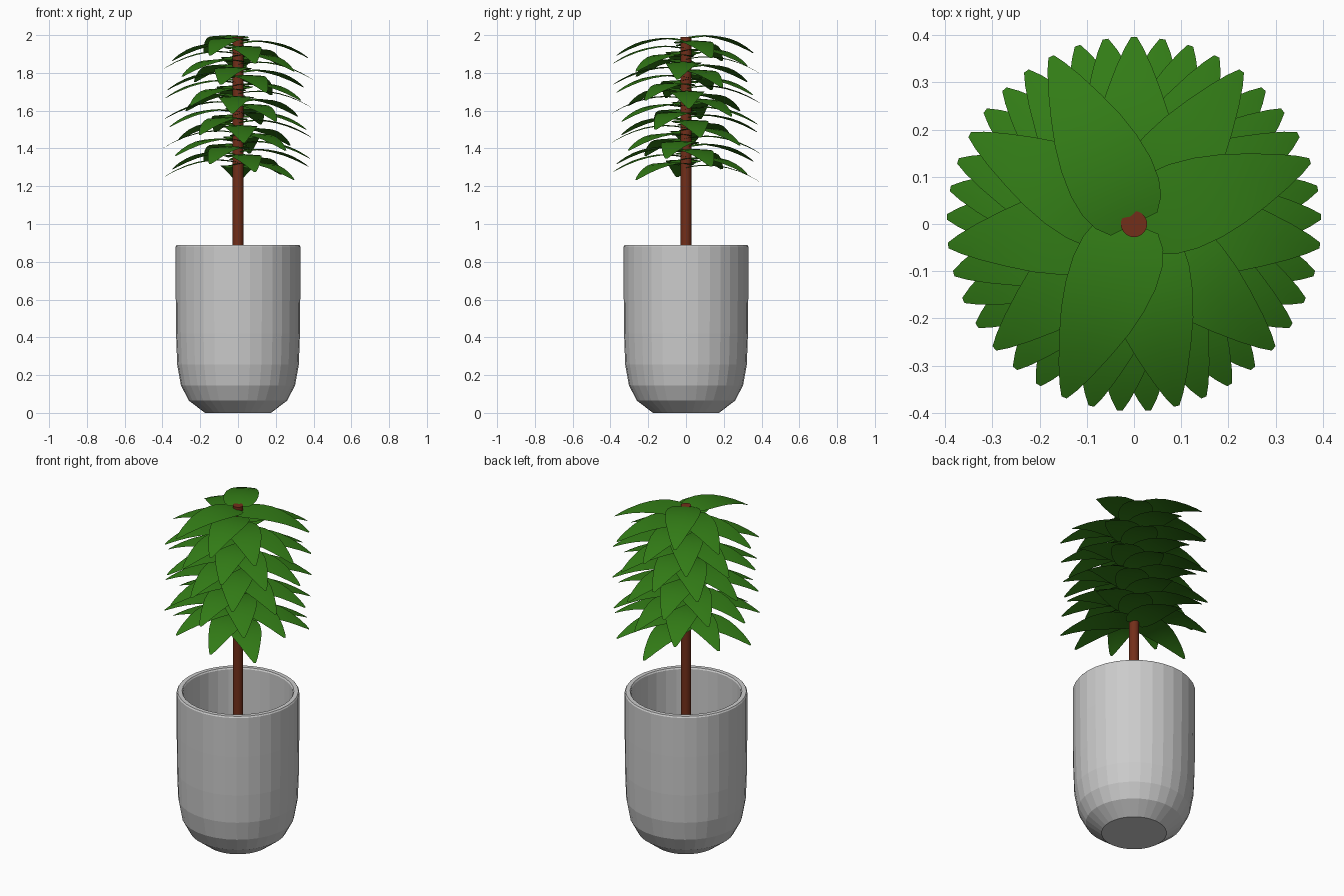
import bpy, bmesh
from math import sin, cos, pi, radians

if "Cube" in bpy.data.objects:
    bpy.data.objects.remove(bpy.data.objects["Cube"])


def material(name, rgb):
    m = bpy.data.materials.new(name)
    m.diffuse_color = (*rgb, 1)
    m.use_nodes = True
    m.node_tree.nodes["Principled BSDF"].inputs["Base Color"].default_value = m.diffuse_color
    return m


def finish(name, bm, mat=None):
    me = bpy.data.meshes.new(name)
    bm.to_mesh(me)
    bm.free()
    ob = bpy.data.objects.new(name, me)
    bpy.context.collection.objects.link(ob)
    if mat:
        me.materials.append(mat)
    return ob


def lathe(name, profile, sides, mat=None):
    bm = bmesh.new()
    rings = [[bm.verts.new((r * cos(2 * pi * i / sides), r * sin(2 * pi * i / sides), z))
              for i in range(sides)] for r, z in profile]
    for a, b in zip(rings, rings[1:]):
        for i in range(sides):
            j = (i + 1) % sides
            bm.faces.new((a[i], a[j], b[j], b[i]))
    bm.faces.new(rings[0][::-1])
    bm.faces.new(rings[-1])
    return finish(name, bm, mat)


green = material("leaf_green", (0.032, 0.2, 0.008))
brown = material("bark_brown", (0.17, 0.028, 0.01))

# Pot: rounded foot, straight wall, flat lip, hollow inside
lathe("pot", [(0.175, 0), (0.26, 0.065), (0.302, 0.145), (0.322, 0.255), (0.328, 0.42),
              (0.33, 0.65), (0.33, 0.88), (0.325, 0.888), (0.301, 0.888), (0.296, 0.88),
              (0.296, 0.42), (0.289, 0.26), (0.272, 0.16), (0.237, 0.09), (0.165, 0.035)], 32)

# Trunk
trunk = lathe("trunk", [(0.028, 0.035), (0.028, 1.99)], 20, brown)
for p in trunk.data.polygons:
    p.use_smooth = len(p.vertices) == 4

# Leaves: arched blades climbing the trunk in an even spiral
LENGTH, COUNT, RISE = 0.396, 50, 0.014
STEP = -360 * 15 / 41
OUTLINE = [(0, 0.055), (0.07, 0.078), (0.16, 0.09), (0.28, 0.094), (0.42, 0.089), (0.56, 0.077),
           (0.7, 0.059), (0.84, 0.038), (0.94, 0.02), (1.0, 0.006)]
bm = bmesh.new()
for n in range(COUNT):
    ang = radians(90 + n * STEP)
    z0 = 1.986 - RISE * (COUNT - 1 - n)
    rows = []
    for t, w in OUTLINE:
        r = t * LENGTH
        row = []
        for s in (-1, 0, 1):
            y = s * w
            z = z0 + 0.1 * t - 0.18 * t * t - 0.06 * abs(y)
            row.append(bm.verts.new((r * cos(ang) - y * sin(ang),
                                     r * sin(ang) + y * cos(ang), z)))
        rows.append(row)
    for a, b in zip(rows, rows[1:]):
        for i in range(2):
            f = bm.faces.new((a[i], b[i], b[i + 1], a[i + 1]))
            f.smooth = True
top = max(v.co.z for v in bm.verts)
bmesh.ops.translate(bm, verts=bm.verts[:], vec=(0, 0, 2.0 - top))
finish("leaves", bm, green)
